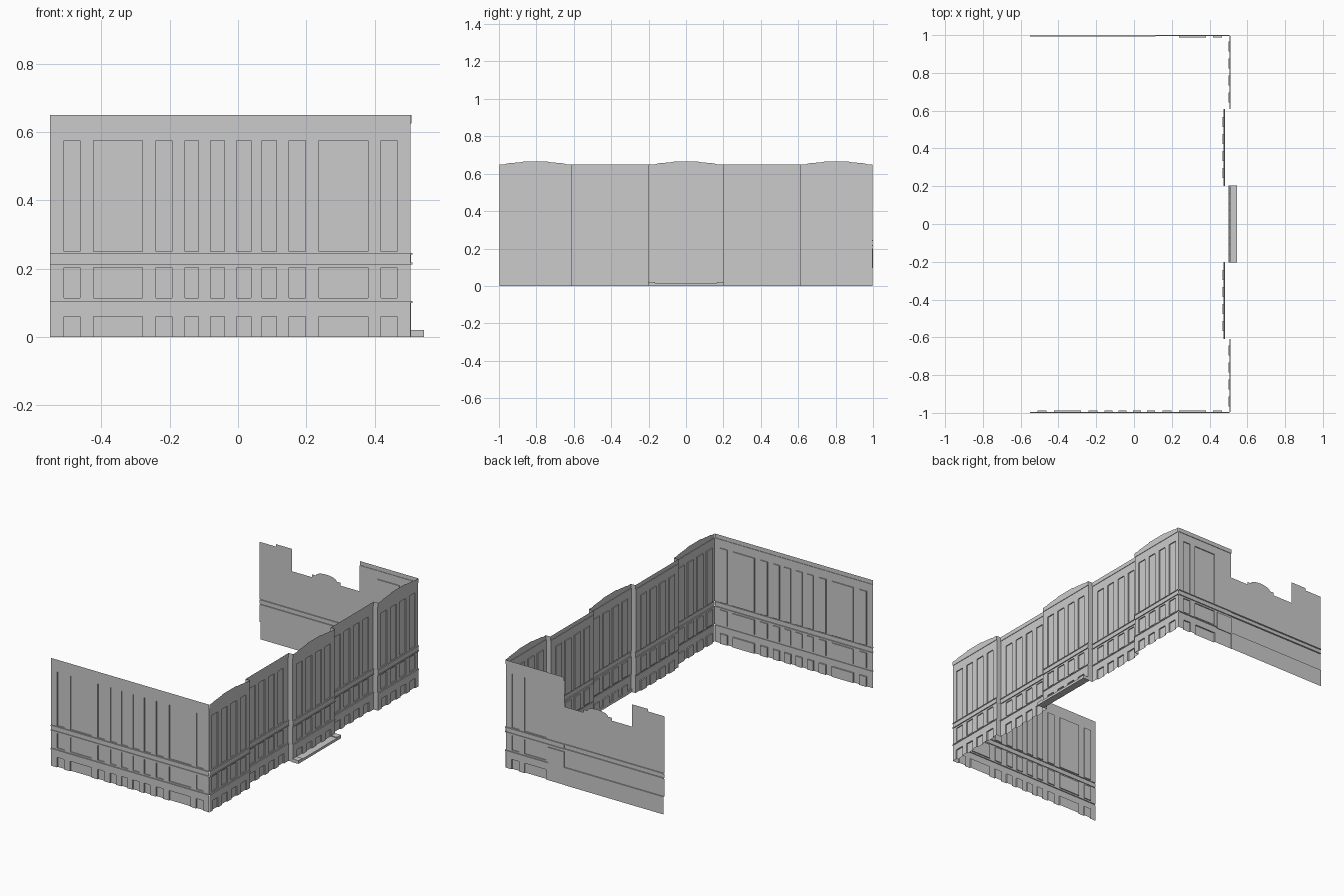
import bpy, bmesh, math

if "Cube" in bpy.data.objects:
    bpy.data.objects.remove(bpy.data.objects["Cube"])


def make_object(name, bm):
    bmesh.ops.remove_doubles(bm, verts=bm.verts, dist=1e-5)
    me = bpy.data.meshes.new(name)
    bm.to_mesh(me)
    bm.free()
    ob = bpy.data.objects.new(name, me)
    bpy.context.collection.objects.link(ob)
    return ob


def relief(name, us, zs, depth, place, flip=False):
    """Open sheet with stepped relief; depth(u, z) gives the level of a cell, None skips it."""
    us = sorted({round(u, 4) for u in us})
    zs = sorted({round(z, 4) for z in zs})
    bm = bmesh.new()

    def quad(*pts):
        vs = [bm.verts.new(place(*p)) for p in pts]
        bm.faces.new(vs[::-1] if flip else vs)

    def level(i, j):
        if 0 <= i < len(us) - 1 and 0 <= j < len(zs) - 1:
            return depth((us[i] + us[i + 1]) / 2, (zs[j] + zs[j + 1]) / 2)

    for i in range(len(us) - 1):
        for j in range(len(zs) - 1):
            a, b, c = level(i, j), level(i + 1, j), level(i, j + 1)
            if a is None:
                continue
            u0, u1, z0, z1 = us[i], us[i + 1], zs[j], zs[j + 1]
            quad((u0, z0, a), (u1, z0, a), (u1, z1, a), (u0, z1, a))
            if b is not None and abs(a - b) > 1e-6:
                quad((u1, z0, a), (u1, z0, b), (u1, z1, b), (u1, z1, a))
            if c is not None and abs(a - c) > 1e-6:
                quad((u0, z1, a), (u1, z1, a), (u1, z1, c), (u0, z1, c))
    return make_object(name, bm)


def sheet(name, pts, place):
    bm = bmesh.new()
    bm.faces.new([bm.verts.new(place(u, z, 0)) for u, z in pts])
    return make_object(name, bm)


def box(name, x0, x1, y0, y1, z0, z1):
    bm = bmesh.new()
    bmesh.ops.create_cube(bm, size=1)
    for v in bm.verts:
        v.co = ((x0 + x1) / 2 + v.co.x * (x1 - x0),
                (y0 + y1) / 2 + v.co.y * (y1 - y0),
                (z0 + z1) / 2 + v.co.z * (z1 - z0))
    return make_object(name, bm)


XL, XR, TOP = -0.55, 0.505, 0.65
ROWS = [(0, 0.06), (0.115, 0.203), (0.25, 0.575)]
BANDS = [(0, 0.10, 0.002), (0.10, 0.106, 0.006), (0.213, 0.218, 0.006),
         (0.218, 0.241, 0.002), (0.241, 0.246, 0.006), (0.625, TOP, 0.003)]
ZS = [0, TOP] + [z for r in ROWS for z in r] + [z for b in BANDS for z in b[:2]]


def inside(v, spans):
    return any(a < v < b for a, b in spans)


def facade(u, z, columns):
    if inside(u, columns) and inside(z, ROWS):
        return -0.006
    return next((d for a, b, d in BANDS if a < z < b), 0.0)


# front wall with window panels
FRONT = [(-0.51, -0.463), (-0.423, -0.28), (-0.24, -0.193), (-0.155, -0.115),
         (-0.081, -0.039), (-0.005, 0.038), (0.07, 0.112), (0.15, 0.198),
         (0.237, 0.381), (0.418, 0.466)]


def on_front(u, z, d):
    return (u, -0.994 - d, z)


relief("front_wall", [XL, XR] + [u for c in FRONT for u in c], ZS,
       lambda u, z: facade(u, z, FRONT), on_front)

# long side wall: five bays, the second and fourth set back
EDGES = [-0.996, -0.61, -0.2, 0.2, 0.61, 0.996]
SIDE = []
for c in (-0.805, -0.405, 0, 0.405, 0.805):
    for k in (-0.135, -0.045, 0.045, 0.135):
        SIDE.append((c + k - 0.027, c + k + 0.027))


def side_depth(u, z):
    setback = 0.03 if 0.2 < abs(u) < 0.61 else 0
    return facade(u, z, SIDE) - setback


def on_side(u, z, d):
    return (XR + d, u, z)


relief("side_wall", EDGES + [u for c in SIDE for u in c], ZS, side_depth, on_side)

# low raised parapets over the projecting bays
for name, c in (("parapet_front", -0.805), ("parapet_middle", 0), ("parapet_back", 0.805)):
    half = [(0.165, TOP), (0.15, 0.655), (0.07, 0.662), (0.065, 0.666)]
    sheet(name, [(c + u, z) for u, z in half] + [(c - u, z) for u, z in half[::-1]],
          lambda u, z, d: (XR + 0.003, u, z))

# back wall: panelled end, then a lower plain wall with a stepped skyline
BACK = [(0.237, 0.381), (0.418, 0.466)]
SKYLINE = [(XL, -0.44, 0.59), (-0.44, -0.336, 0.605), (-0.336, 0.115, 0.47), (0.115, XR, TOP)]


def back_depth(u, z):
    top = next(t for a, b, t in SKYLINE if a < u < b)
    if z > top:
        return None
    if 0.115 < u < 0.22 and 0.095 < z < 0.2:
        return 0.006
    if u > 0.115:
        return facade(u, z, BACK)
    if z < 0.106:
        return 0.004
    return 0.004 if 0.213 < z < 0.218 or 0.241 < z < 0.246 else -0.002


def on_back(u, z, d):
    return (u, 0.994 + d, z)


relief("back_wall", [u for s in SKYLINE for u in s[:2]] + [0.22] + [u for c in BACK for u in c],
       ZS + [0.095, 0.2] + [s[2] for s in SKYLINE], back_depth, on_back, flip=True)

# curved crest on the low part of the back wall
crest = [(-0.01, 0.47), (-0.01, 0.487), (-0.035, 0.487)]
crest += [(-0.105 + 0.07 * math.cos(t * math.pi / 8), 0.487 + 0.024 * math.sin(t * math.pi / 8))
          for t in range(1, 8)]
crest += [(-0.175, 0.487), (-0.20, 0.487), (-0.20, 0.47)]
sheet("back_crest", crest, lambda u, z, d: (u, 0.992, z))

# entrance step with end blocks on the middle bay
box("entrance_step", 0.5, 0.545, -0.165, 0.165, 0, 0.015)
for name, s in (("step_end_front", -1), ("step_end_back", 1)):
    y0, y1 = sorted((s * 0.165, s * 0.203))
    box(name, 0.5, 0.545, y0, y1, 0, 0.02)
